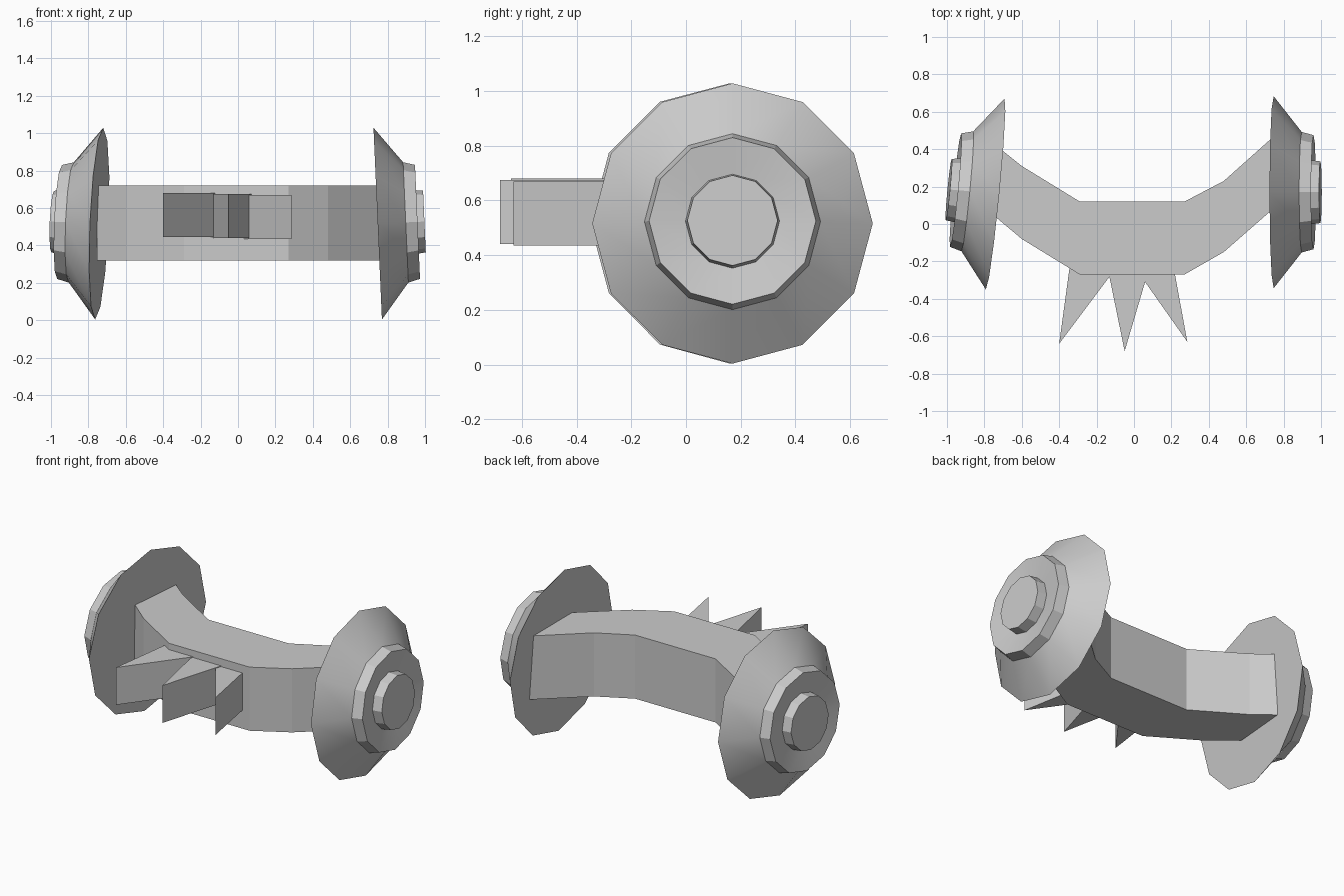
import bpy, bmesh, math
from mathutils import Vector

if "Cube" in bpy.data.objects:
    bpy.data.objects.remove(bpy.data.objects["Cube"])


def finish(name, bm):
    bmesh.ops.recalc_face_normals(bm, faces=bm.faces)
    mesh = bpy.data.meshes.new(name)
    bm.to_mesh(mesh)
    bm.free()
    obj = bpy.data.objects.new(name, mesh)
    bpy.context.collection.objects.link(obj)
    return obj


def prism(name, outline, z0, z1):
    bm = bmesh.new()
    lower = [bm.verts.new((x, y, z0)) for x, y in outline]
    upper = [bm.verts.new((x, y, z1)) for x, y in outline]
    bm.faces.new(lower)
    bm.faces.new(upper)
    n = len(outline)
    for i in range(n):
        j = (i + 1) % n
        bm.faces.new((lower[i], lower[j], upper[j], upper[i]))
    return finish(name, bm)


def wheel(name, centre, axis, profile, sides=12):
    axis = Vector(axis).normalized()
    u = Vector((0, 1, 0))
    u = (u - axis * u.dot(axis)).normalized()
    v = axis.cross(u)
    bm = bmesh.new()
    rings = []
    for r, d in profile:
        ring = []
        for i in range(sides):
            a = 2 * math.pi * i / sides
            ring.append(bm.verts.new(Vector(centre) + axis * d
                                     + (u * math.cos(a) + v * math.sin(a)) * r))
        rings.append(ring)
    for a, b in zip(rings, rings[1:]):
        for i in range(sides):
            j = (i + 1) % sides
            bm.faces.new((a[i], a[j], b[j], b[i]))
    bm.faces.new(rings[0])
    bm.faces.new(rings[-1])
    obj = finish(name, bm)
    # soft cone, crisp steps
    bpy.ops.object.select_all(action='DESELECT')
    obj.select_set(True)
    bpy.context.view_layer.objects.active = obj
    bpy.ops.object.shade_smooth_by_angle(angle=math.radians(24))
    return obj


# curved bar between the wheels
prism("curved_bar", [
    (-0.755, 0.05), (-0.60, -0.08), (-0.29, -0.27), (0.27, -0.27),
    (0.48, -0.15), (0.76, 0.095), (0.76, 0.48), (0.48, 0.23),
    (0.27, 0.12), (-0.29, 0.12), (-0.60, 0.31), (-0.725, 0.41)], 0.32, 0.72)

# three wedge spikes on the front
prism("left_spike", [(-0.34, -0.20), (-0.40, -0.64), (-0.10, -0.24)], 0.445, 0.68)
prism("middle_spike", [(-0.14, -0.24), (-0.05, -0.68), (0.08, -0.24)], 0.44, 0.675)
prism("right_spike", [(0.01, -0.24), (0.285, -0.63), (0.21, -0.22)], 0.435, 0.67)

# stepped conical wheels: (radius, distance along the axle)
profile = [(0.513, 0), (0.322, 0.15), (0.305, 0.213),
           (0.172, 0.19), (0.165, 0.25)]
wheel("right_wheel", (0.747, 0.17, 0.516), (1, 0, 0.044), profile)
wheel("left_wheel", (-0.742, 0.16, 0.516), (-1, 0.098, 0.042), profile)
